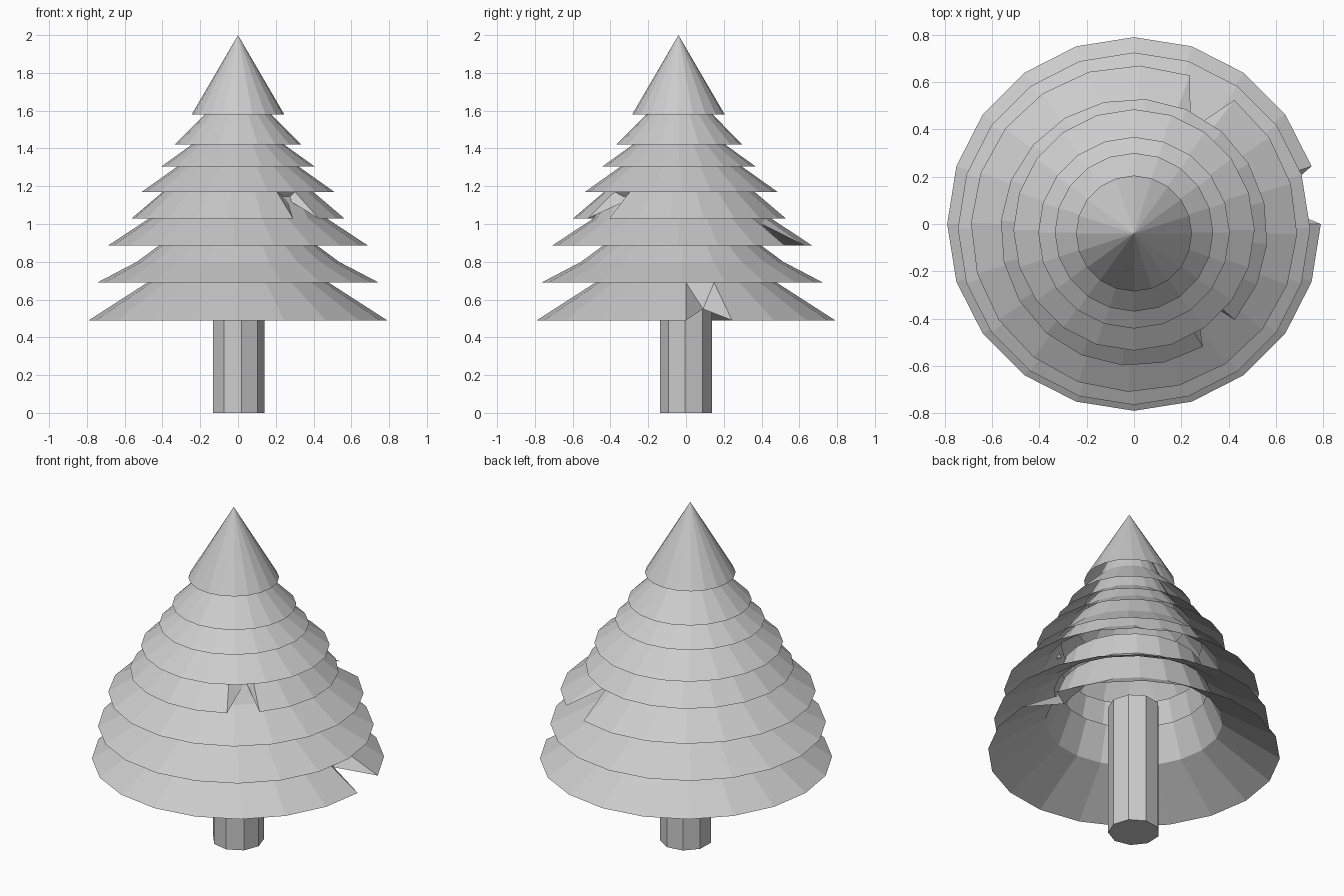
import bpy
from math import sin, cos, radians

cube = bpy.data.objects.get("Cube")
if cube:
    bpy.data.objects.remove(cube, do_unlink=True)

grey = bpy.data.materials.new("plain_grey")
grey.use_nodes = True
colour = (0.6, 0.6, 0.6, 1)
grey.diffuse_color = colour
grey.node_tree.nodes["Principled BSDF"].inputs["Base Color"].default_value = colour

SIDES = 20


def add_mesh(name, verts, faces):
    mesh = bpy.data.meshes.new(name)
    mesh.from_pydata(verts, [], faces)
    mesh.materials.append(grey)
    obj = bpy.data.objects.new(name, mesh)
    bpy.context.collection.objects.link(obj)
    return obj


def add_tier(name, profile, y, phase=0, dent=None):
    """Open skirt of branches; dent = (rim face index, pushed-in point)."""
    verts, faces = [], []
    step = 360 / SIDES
    for r, z in profile:
        for i in range(SIDES):
            a = radians(phase + i * step)
            verts.append((r * cos(a), y + r * sin(a), z))
    for row in range(len(profile) - 1):
        for i in range(SIDES):
            j = (i + 1) % SIDES
            a, b = row * SIDES + i, row * SIDES + j
            c, d = b + SIDES, a + SIDES
            if dent and row == 0 and i == dent[0]:
                # Bend the middle of this rim edge inward
                verts.append(dent[1])
                m = len(verts) - 1
                faces += [(a, m, d), (m, c, d), (m, b, c)]
            else:
                faces.append((a, b, c, d))
    add_mesh(name, verts, faces)


# Branch tiers, bottom to top: profile of (radius, height), y centre, turn, dent
tiers = [
    ([(0.79, 0.49), (0.48, 0.69), (0.40, 0.885)], 0, 0, (0, (0.57, 0.09, 0.55))),
    ([(0.745, 0.69), (0.535, 0.80), (0.42, 0.885), (0.38, 1.03)], -0.02, 0, None),
    ([(0.69, 0.885), (0.47, 1.03), (0.38, 1.17)], -0.02, -2, (3, (0.24, 0.40, 1.0))),
    ([(0.565, 1.03), (0.40, 1.17), (0.30, 1.305)], -0.035, -5, (17, (0.26, -0.30, 1.13))),
    ([(0.51, 1.17), (0.32, 1.305), (0.23, 1.42)], -0.025, 0, None),
    ([(0.405, 1.305), (0.245, 1.42), (0.16, 1.58)], -0.037, 0, None),
    ([(0.335, 1.42), (0.175, 1.58), (0.12, 1.70)], -0.035, 0, None),
]
for n, (profile, y, phase, dent) in enumerate(tiers, 1):
    add_tier(f"branch_tier_{n}", profile, y, phase, dent)

# Pointed top, open underneath
tip = [(0.245 * cos(radians(18 * i)), -0.04 + 0.245 * sin(radians(18 * i)), 1.58)
       for i in range(SIDES)]
tip.append((0, -0.04, 2))
add_mesh("tree_top", tip, [(i, (i + 1) % SIDES, SIDES) for i in range(SIDES)])

# Nine-sided trunk
N = 9
ring = [radians(-82 + i * 360 / N) for i in range(N)]
trunk = [(0.14 * cos(a), 0.14 * sin(a), z) for z in (0, 0.78) for a in ring]
walls = [(i, (i + 1) % N, (i + 1) % N + N, i + N) for i in range(N)]
add_mesh("trunk", trunk, walls + [tuple(reversed(range(N))), tuple(range(N, 2 * N))])
